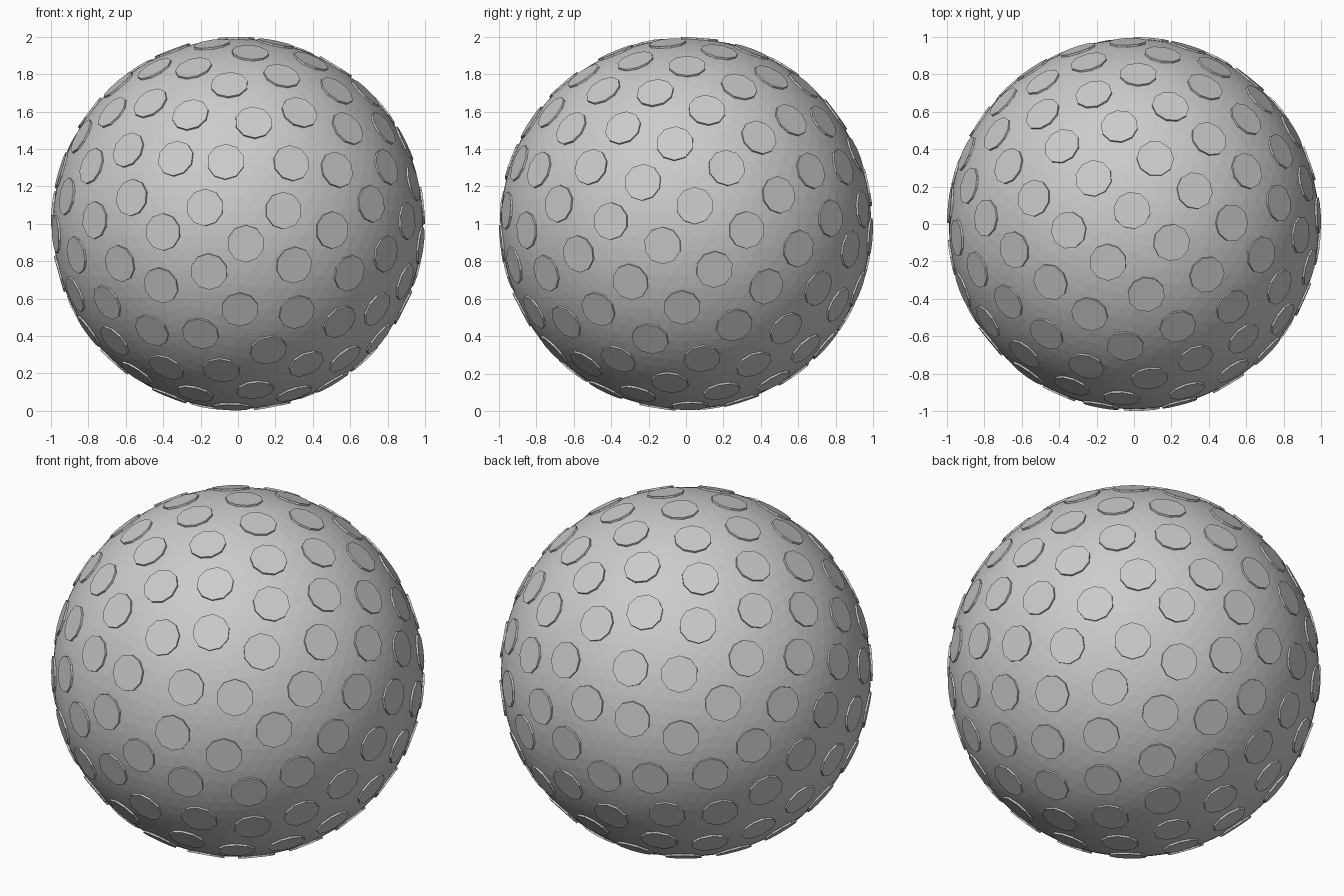
import bpy, bmesh, math
from mathutils import Vector, Matrix

cube = bpy.data.objects.get("Cube")
if cube:
    bpy.data.objects.remove(cube, do_unlink=True)

CENTRE = Vector((0, 0, 1))
BALL_RADIUS = 0.99
DISC_COUNT = 150
DISC_RADIUS = 0.1
DISC_SIDES = 10
DISC_TOP = 0.995      # distance of each flat disc face from the centre
DISC_DEPTH = 0.03     # discs are sunk into the ball
GOLDEN = math.pi * (3 - math.sqrt(5))

# Single grey material
grey = bpy.data.materials.new("light_grey")
grey.use_nodes = True
colour = (0.6, 0.6, 0.6, 1)
grey.diffuse_color = colour
grey.node_tree.nodes["Principled BSDF"].inputs["Base Color"].default_value = colour


def add_object(name, bm):
    mesh = bpy.data.meshes.new(name)
    bm.to_mesh(mesh)
    bm.free()
    mesh.materials.append(grey)
    obj = bpy.data.objects.new(name, mesh)
    obj.location = CENTRE
    bpy.context.collection.objects.link(obj)
    return obj


# Ball body: finely faceted sphere
bm = bmesh.new()
bmesh.ops.create_icosphere(bm, subdivisions=5, radius=BALL_RADIUS)
add_object("ball", bm)

# Raised flat discs along a golden-angle spiral running front to back
bm = bmesh.new()
for i in range(DISC_COUNT):
    y = (2 * i + 1) / DISC_COUNT - 1
    ring = math.sqrt(1 - y * y)
    angle = -GOLDEN * (i + 0.5)
    normal = Vector((ring * math.cos(angle), y, ring * math.sin(angle)))
    place = Matrix.Translation(normal * (DISC_TOP - DISC_DEPTH / 2))
    turn = normal.to_track_quat('Z', 'Y').to_matrix().to_4x4()
    bmesh.ops.create_cone(bm, cap_ends=True, segments=DISC_SIDES,
                          radius1=DISC_RADIUS, radius2=DISC_RADIUS,
                          depth=DISC_DEPTH, matrix=place @ turn)
add_object("raised_discs", bm)
